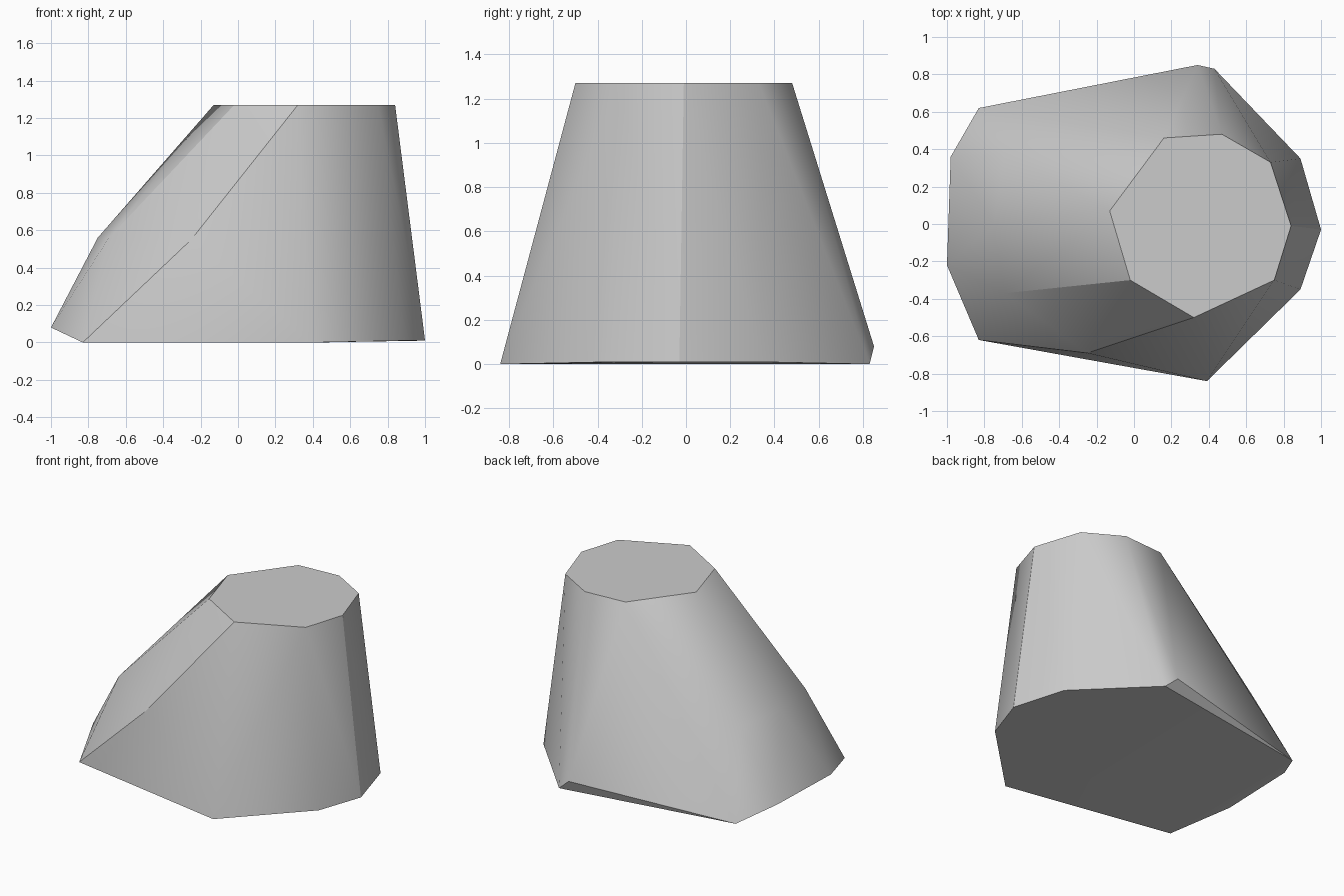
import bpy
import bmesh
import math

default_cube = bpy.data.objects.get("Cube")
if default_cube:
    bpy.data.objects.remove(default_cube, do_unlink=True)


def make_material(name, colour):
    material = bpy.data.materials.new(name)
    material.use_nodes = True
    material.diffuse_color = colour
    shader = material.node_tree.nodes["Principled BSDF"]
    shader.inputs["Base Color"].default_value = colour
    return material


def make_hull(name, points, material):
    """Wrap a convex faceted skin round the given corner points."""
    mesh = bpy.data.meshes.new(name)
    bm = bmesh.new()
    for point in points:
        bm.verts.new(point)
    bmesh.ops.convex_hull(bm, input=bm.verts[:])
    loose = [v for v in bm.verts if not v.link_faces]
    bmesh.ops.delete(bm, geom=loose, context='VERTS')
    # Join triangles that lie in one plane, such as the flat cap
    bmesh.ops.dissolve_limit(bm, angle_limit=math.radians(1),
                             verts=bm.verts[:], edges=bm.edges[:])
    bmesh.ops.recalc_face_normals(bm, faces=bm.faces[:])
    bm.to_mesh(mesh)
    bm.free()
    mesh.materials.append(material)
    obj = bpy.data.objects.new(name, mesh)
    bpy.context.collection.objects.link(obj)
    return obj


# Flat cap outline
cap_height = 1.27
cap = [(-0.13, 0.07), (0.16, 0.46), (0.47, 0.48), (0.73, 0.33),
       (0.84, -0.01), (0.75, -0.3), (0.32, -0.5), (-0.02, -0.3)]

# Bulge part way down the long slope
shoulder = [(-0.25, -0.69, 0.55), (-0.69, -0.37, 0.56),
            (-0.75, 0, 0.56), (-0.69, 0.37, 0.56)]

# Ground outline, with a few slightly raised corners
foot = [(1, -0.03, 0.01), (0.89, 0.35, 0.01), (0.43, 0.83, 0),
        (0.34, 0.85, 0.08), (-0.83, 0.62, 0), (-0.98, 0.36, 0.08),
        (-1, -0.22, 0.08), (-0.83, -0.62, 0), (0.39, -0.84, 0),
        (0.89, -0.35, 0.01)]

stone = make_material("stone_grey", (0.6, 0.6, 0.6, 1))
rock = make_hull("rock_body", [(x, y, cap_height) for x, y in cap] + shoulder + foot, stone)

# Soft shading across shallow creases, crisp edges elsewhere
bpy.ops.object.select_all(action='DESELECT')
rock.select_set(True)
bpy.context.view_layer.objects.active = rock
bpy.ops.object.shade_smooth_by_angle(angle=math.radians(30))
